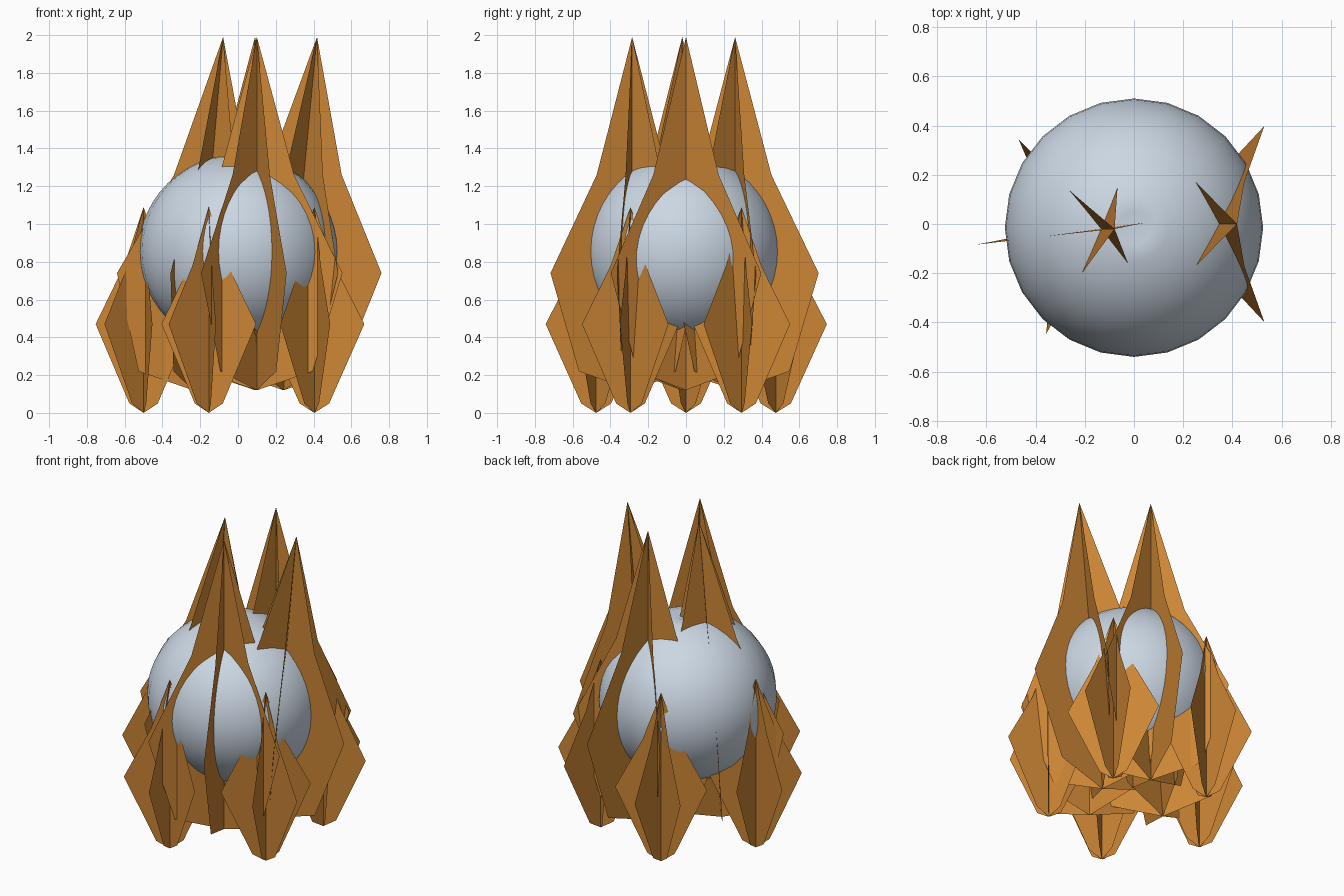
import bpy, bmesh, math

if "Cube" in bpy.data.objects:
    bpy.data.objects.remove(bpy.data.objects["Cube"], do_unlink=True)


def material(name, color):
    m = bpy.data.materials.new(name)
    m.use_nodes = True
    m.diffuse_color = color
    m.node_tree.nodes["Principled BSDF"].inputs["Base Color"].default_value = color
    return m


pale_blue = material("pale_blue", (0.60, 0.68, 0.77, 1))
flame_orange = material("flame_orange", (0.60, 0.235, 0.035, 1))


def add_object(name, bm, mat):
    mesh = bpy.data.meshes.new(name)
    bm.to_mesh(mesh)
    bm.free()
    mesh.materials.append(mat)
    obj = bpy.data.objects.new(name, mesh)
    bpy.context.collection.objects.link(obj)
    return obj


# Smooth ball with a tiny dimple on top
CENTRE, RADIUS = (0, -0.015, 0.855), 0.525
bm = bmesh.new()
bmesh.ops.create_uvsphere(bm, u_segments=24, v_segments=24, radius=RADIUS)
max(bm.verts, key=lambda v: v.co.z).co.z -= 0.03
for v in bm.verts:
    v.co.z *= 0.975
for f in bm.faces:
    f.smooth = True
ball = add_object("ball", bm, pale_blue)
ball.location = CENTRE

# Half outlines of a blade: distance from the axis, height
TALL = [(0, 1.99), (0.2, 1.26), (0.46, 0.74), (0.3, 0.22), (0, 0.12)]
SHORT = [(0, 1.09), (0.11, 0.78), (0.27, 0.47), (0.08, 0.05), (0, 0)]


def flame(name, outline, x, y, turn, lean=0):
    """Three flat blades crossing on one upright axis."""
    bm = bmesh.new()
    ring = outline + [(-d, z) for d, z in reversed(outline[1:-1])]
    for i in range(3):
        a = math.radians(turn + 60 * i)
        bm.faces.new([bm.verts.new((x + d * math.cos(a) + lean * (z - 1.27),
                                    y + d * math.sin(a), z)) for d, z in ring])
    return add_object(name, bm, flame_orange)


# Tall flames rising through the ball
flame("tall_flame_right", TALL, -0.14, -0.02, 8, 0.085)
flame("tall_flame_left", TALL, 0.35, 0, 0, 0.095)
flame("tall_flame_back", TALL, 0.09, 0.26, 14)
flame("tall_flame_front", TALL, 0.1, -0.285, -10)

# Short flames in a ring around the foot
for i, turn in enumerate([12, 30, 40, 38, 48]):
    a = math.radians(36 + 72 * i)
    flame(f"short_flame_{i + 1}", SHORT, 0.5 * math.cos(a), 0.5 * math.sin(a), turn)
